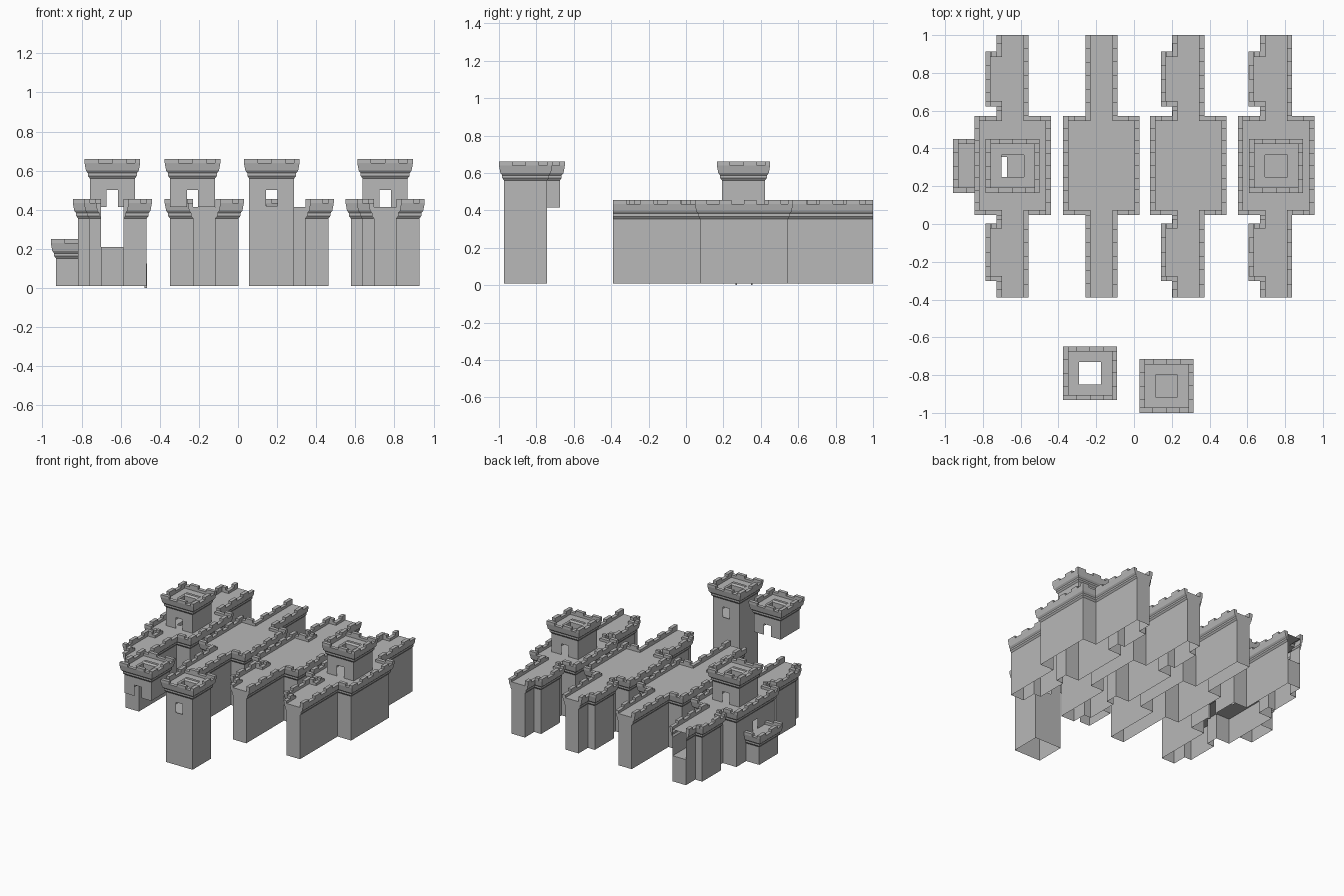
import bpy
import bmesh
from mathutils import Vector

if "Cube" in bpy.data.objects:
    bpy.data.objects.remove(bpy.data.objects["Cube"])

stone = bpy.data.materials.new("grey_stone")
stone.use_nodes = True
COLOUR = (0.48, 0.48, 0.48, 1)
stone.diffuse_color = COLOUR
stone.node_tree.nodes["Principled BSDF"].inputs["Base Color"].default_value = COLOUR

BASE = 0.01       # foot of the walls
OVER = 0.0275     # how far the parapet stands out
# Parapet moulding: (offset outwards, depth below the top)
MOULDING = [(0, .1), (.01, .087), (.01, .073), (.02, .06), (OVER, .02), (0, .02), (0, .04)]


def finish(bm, name):
    mesh = bpy.data.meshes.new(name)
    bm.to_mesh(mesh)
    bm.free()
    mesh.materials.append(stone)
    bpy.context.collection.objects.link(bpy.data.objects.new(name, mesh))


def face(bm, points):
    bm.faces.new([bm.verts.new(p) for p in points])


def rect(bm, place, u0, u1, v0, v1, hole=None):
    """Flat rectangle, optionally with a rectangular hole."""
    parts = [(u0, u1, v0, v1)]
    if hole:
        a, b, c, d = hole
        parts = [(u0, a, v0, v1), (b, u1, v0, v1), (a, b, v0, c), (a, b, d, v1)]
    for a, b, c, d in parts:
        if b - a > 1e-5 and d - c > 1e-5:
            face(bm, [place(a, c), place(b, c), place(b, d), place(a, d)])


def floor(bm, z, x0, x1, y0, y1, hole=None):
    rect(bm, lambda u, v: (u, v, z), x0, x1, y0, y1, hole)


def box(bm, corners, z0, z1):
    low = [bm.verts.new((p.x, p.y, z0)) for p in corners]
    high = [bm.verts.new((p.x, p.y, z1)) for p in corners]
    bm.faces.new(low[::-1])
    bm.faces.new(high)
    for i in range(4):
        j = (i + 1) % 4
        bm.faces.new((low[i], low[j], high[j], high[i]))


def edges(path, closed):
    pts = path + path[:1] if closed else path
    return list(zip(pts[:-1], pts[1:]))


def outward(p, q):
    d = (q - p).normalized()
    return Vector((d.y, -d.x))


def offset(path, closed, amount):
    """Push a right-angled path outwards, mitring its corners."""
    normals = [outward(p, q) for p, q in edges(path, closed)]
    out = []
    for i, p in enumerate(path):
        if closed:
            n = normals[i - 1] + normals[i]
        elif 0 < i < len(path) - 1:
            n = normals[i - 1] + normals[i]
        else:
            n = normals[min(i, len(normals) - 1)]
        out.append(p + n * amount)
    return out


def panels(bm, path, closed, z0, z1, doors=None):
    """Upright wall faces; doors maps an edge number to (half width, sill, head)."""
    for i, (p, q) in enumerate(edges(path, closed)):
        d, length, hole = (q - p).normalized(), (q - p).length, None
        if doors and i in doors:
            half, sill, head = doors[i]
            hole = (length / 2 - half, length / 2 + half, sill, head)
        rect(bm, lambda u, v: (p.x + d.x * u, p.y + d.y * u, v), 0, length, z0, z1, hole)


def parapet(bm, path, closed, top):
    # Moulding swept along the path
    rings = [[(p.x, p.y, top - drop) for p in offset(path, closed, o)] for o, drop in MOULDING]
    for low, high in zip(rings[:-1], rings[1:]):
        for (a, b), (c, d) in zip(edges(low, closed), edges(high, closed)):
            face(bm, (a, b, d, c))
    if not closed:
        face(bm, [r[0] for r in rings])
        face(bm, [r[-1] for r in reversed(rings)])
    # Merlons, one at the start of every edge, alternating with gaps
    for p, q in edges(offset(path, closed, OVER), closed):
        n = max(1, round((q - p).length / .142)) * 2
        inward = outward(p, q) * -OVER
        for i in range(0, n, 2):
            a, b = p.lerp(q, i / n), p.lerp(q, (i + 1) / n)
            box(bm, (a, b, b + inward, a + inward), top - .02, top)


def tidy(points):
    """Drop repeated points and points along a straight run."""
    out = []
    for p in map(Vector, points):
        if out and (p - out[-1]).length < 1e-6:
            continue
        if len(out) > 1 and (p - out[-1]).normalized().dot((out[-1] - out[-2]).normalized()) > .99:
            out.pop()
        out.append(p)
    return out


def tower(name, x, y, base, doors):
    bm = bmesh.new()
    h, top, hatch = .115, .66, .059
    path = [Vector((x + a * h, y + b * h)) for a, b in ((-1, -1), (1, -1), (1, 1), (-1, 1))]
    panels(bm, path, True, base, top - .1, {i: doors for i in (0, 2)})
    finish(bm, name + "_walls")
    bm = bmesh.new()
    parapet(bm, path, True, top)
    floor(bm, top - .04, x - h, x + h, y - h, y + h,
          (x - hatch, x + hatch, y - hatch, y + hatch))
    finish(bm, name + "_battlement")


ROOF, TOP = .415, .455
NARROW, BUMP, WIDE = .0575, .1175, .175
YS = [-.39, -.275, -.025, .075, .545, .65, .885, 1.0]
MID_Y = .31


def rampart(name, x, bumps, hollow=False):
    """Long wall with a broad middle, and buttresses on one side if bumps."""
    side = BUMP if bumps else NARROW
    lefts = [NARROW, side, NARROW, WIDE, NARROW, side, NARROW]
    rights = [NARROW] * 3 + [WIDE] + [NARROW] * 3
    strips = list(zip(YS[:-1], YS[1:], lefts, rights))
    right = tidy([(x + r, y) for a, b, l, r in strips for y in (a, b)])
    left = tidy([(x - l, y) for a, b, l, r in reversed(strips) for y in (b, a)])

    bm = bmesh.new()
    right_doors = {2: (.04, BASE, .12)} if hollow else None
    left_doors = {6: (.03, .21, .29)} if hollow else None
    panels(bm, right, False, BASE, TOP - .1, right_doors)
    panels(bm, left, False, BASE, TOP - .1, left_doors)
    # End faces, only half high where a passage runs through
    for a, b in ((left[-1], right[0]), (right[-1], left[0])):
        panels(bm, [a, b], False, BASE, .21 if hollow else ROOF)
    finish(bm, name + "_walls")

    bm = bmesh.new()
    for a, b, l, r in strips:
        middle = hollow and r == WIDE
        hatch = (x - .059, x - .03, .25, .355) if middle else None
        floor(bm, ROOF, x - l, x + r, a, b, hatch)
        if hollow:
            floor(bm, .21, x - l, x + r, a, b, hatch)
    finish(bm, name + "_floors")

    bm = bmesh.new()
    parapet(bm, right, False, TOP)
    parapet(bm, left, False, TOP)
    finish(bm, name + "_battlement")


# Four ramparts side by side
rampart("gate_rampart", -.6425, True, hollow=True)
rampart("plain_rampart", -.1725, False)
rampart("buttressed_rampart", .2875, True)
rampart("tower_rampart", .7525, True)

# Turrets: two on ramparts, one loose, one on a tall shaft
DOOR = (.029, ROOF, .5)
tower("gate_turret", -.6425, .3075, ROOF, DOOR)
tower("rampart_turret", .7525, .3075, ROOF, DOOR)
tower("loose_turret", -.2325, -.79, ROOF, DOOR)
tower("tall_tower", .1725, -.8575, BASE, (.029, .42, .5))
bm = bmesh.new()
floor(bm, ROOF, .0575, .2875, -.9725, -.7425)
finish(bm, "tall_tower_floor")

# Low balcony on the outer side of the gate rampart
bm = bmesh.new()
x0, x1, y0, y1 = -.93, -.8175, .1925, .4225
path = [Vector(p) for p in ((x1, y1), (x0, y1), (x0, y0), (x1, y0))]
panels(bm, path, False, BASE, .15)
floor(bm, .21, x0, x1, y0, y1)
parapet(bm, path, False, .25)
finish(bm, "balcony")

# Frame of the ground door
bm = bmesh.new()
fx = -.4675
for a, b, c, d in ((-.045, -.037, 0, .125), (.037, .045, 0, .125), (-.037, .037, .117, .125)):
    corners = [Vector((fx + u, MID_Y + v)) for u, v in ((-.01, a), (.003, a), (.003, b), (-.01, b))]
    box(bm, corners, c, d)
finish(bm, "door_frame")
